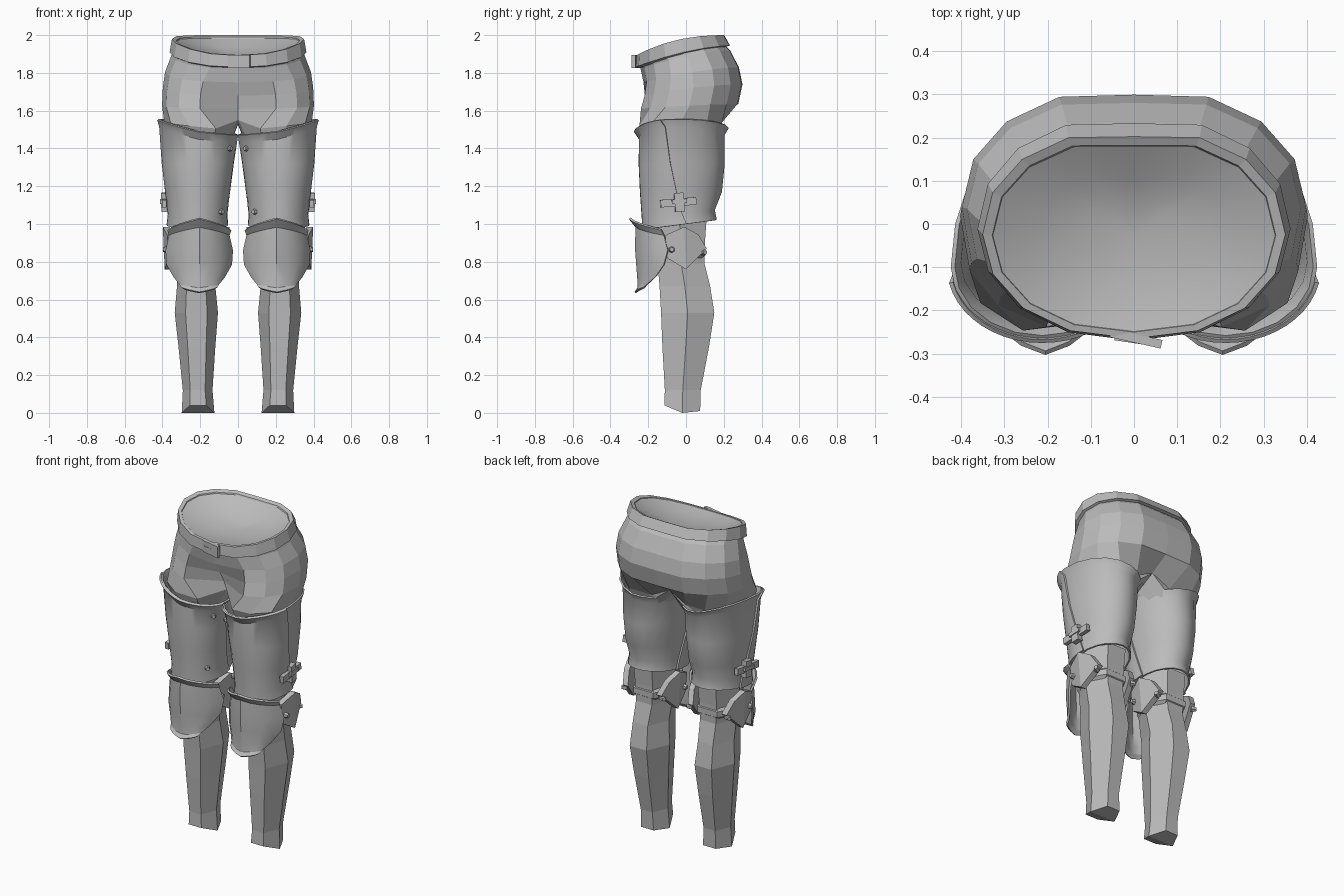
import bpy, bmesh, math
from mathutils import Matrix, Vector, Euler

if "Cube" in bpy.data.objects:
    bpy.data.objects.remove(bpy.data.objects["Cube"])

steel = bpy.data.materials.new("plain grey")
steel.diffuse_color = (0.5, 0.5, 0.5, 1)
steel.use_nodes = True
steel.node_tree.nodes["Principled BSDF"].inputs["Base Color"].default_value = steel.diffuse_color


def finish(name, bm, mirror=True, smooth=None, thick=0):
    """Turn a bmesh into an object, with optional thickness, smoothing and mirroring."""
    bmesh.ops.remove_doubles(bm, verts=bm.verts, dist=0.0005)
    bmesh.ops.recalc_face_normals(bm, faces=bm.faces)
    me = bpy.data.meshes.new(name)
    bm.to_mesh(me)
    bm.free()
    me.materials.append(steel)
    ob = bpy.data.objects.new(name, me)
    bpy.context.collection.objects.link(ob)
    bpy.ops.object.select_all(action='DESELECT')
    ob.select_set(True)
    bpy.context.view_layer.objects.active = ob
    if thick:
        s = ob.modifiers.new("thickness", 'SOLIDIFY')
        s.thickness, s.offset = thick, 0
        bpy.ops.object.modifier_apply(modifier=s.name)
    if smooth:
        bpy.ops.object.shade_smooth_by_angle(angle=math.radians(smooth))
    if mirror:
        m = ob.modifiers.new("mirror", 'MIRROR')
        m.use_clip = True
    return ob


def skin(bm, rows, closed=False):
    """Bridge rows of points with quads; returns the vertex rows."""
    vr = [[bm.verts.new(p) for p in r] for r in rows]
    for a, b in zip(vr, vr[1:]):
        n = len(a)
        for i in range(n if closed else n - 1):
            j = (i + 1) % n
            bm.faces.new((a[i], a[j], b[j], b[i]))
    return vr


def half_row(hw, yf, yb, zf, zb, bend=1.7, dent=0.0, square=1.0):
    """Nine points from front centre round the side to back centre; square < 1 fills the front corners."""
    pts = []
    for i in range(9):
        a = math.radians(-90 + 22.5 * i)
        c, s = max(0, math.cos(a)), math.sin(a)
        s = -abs(s) ** square if s < 0 else s ** 0.95
        y = (yf + yb) / 2 + (yb - yf) / 2 * s
        t = (y - yf) / (yb - yf)
        z = zf + (zb - zf) * (1 - max(0, 1 - t) ** bend)
        if i == 0:
            y += dent
        if i == 8:
            y -= 0.015
        pts.append((hw * c ** (0.9 * square if i < 4 else 0.87) if c > 1e-4 else 0, y, z))
    return pts


def oval(n, x0, x1, yf, yb, z):
    """Closed ring of n points."""
    return [((x0 + x1) / 2 + (x1 - x0) / 2 * math.cos(a), (yf + yb) / 2 + (yb - yf) / 2 * math.sin(a), z)
            for a in (math.tau * i / n for i in range(n))]


# Hips: half rows, splitting into a thigh ring that passes under the crotch
bm = bmesh.new()
rows = [half_row(0.335, -0.25, 0.20, 1.87, 1.97),
        half_row(0.354, -0.24, 0.248, 1.82, 1.92),
        half_row(0.386, -0.225, 0.295, 1.75, 1.83, square=0.85),
        half_row(0.398, -0.235, 0.314, 1.68, 1.74, dent=0.06, square=0.8),
        half_row(0.402, -0.255, 0.292, 1.61, 1.635, dent=0.12, square=0.8)]
thigh = [(0, -0.11, 1.55)]
for k in range(7):
    a = math.radians(-118 + 236 / 6 * k)
    c, s = math.cos(a), math.sin(a)
    y = -0.03 + 0.22 * (-abs(s) ** 0.8 if s < 0 else s)
    thigh.append((0.212 + 0.178 * math.copysign(abs(c) ** 0.85, c), y, 1.515 + 0.02 * c))
thigh.append((0, 0.16, 1.565))
vr = skin(bm, rows + [thigh])
upper = vr[-1] + [bm.verts.new((0, y, z)) for y, z in ((0.10, 1.535), (0.02, 1.525), (-0.06, 1.53))]
lower = [bm.verts.new(p) for p in oval(12, 0.05, 0.365, -0.205, 0.155, 1.40)]
lower = lower[7:] + lower[:7]  # line up with the front centre point
for i in range(12):
    j = (i + 1) % 12
    bm.faces.new((upper[i], upper[j], lower[j], lower[i]))
finish("hips", bm)

# Belt band with an inner lip
bm = bmesh.new()
skin(bm, [half_row(0.337, -0.235, 0.20, 1.825, 1.93),
          half_row(0.362, -0.27, 0.248, 1.83, 1.945),
          half_row(0.350, -0.265, 0.217, 1.892, 2.0, 2.4),
          half_row(0.328, -0.25, 0.197, 1.895, 1.99, 2.4),
          half_row(0.322, -0.24, 0.187, 1.87, 1.97, 2.4)])
finish("belt", bm)

# Shallow bowl closing the waist
bm = bmesh.new()
skin(bm, [half_row(0.328, -0.25, 0.197, 1.892, 1.985, 2.4),
          half_row(0.22, -0.18, 0.12, 1.88, 1.935),
          half_row(0.10, -0.10, 0.05, 1.88, 1.90),
          [(0, -0.03, 1.885)] * 9])
bmesh.ops.dissolve_degenerate(bm, dist=0.0005, edges=bm.edges)
finish("waist_lining", bm, smooth=60)


def box(name, loc, size, rot=(0, 0, 0), mirror=True):
    bm = bmesh.new()
    m = Matrix.Translation(loc) @ Euler(rot).to_matrix().to_4x4() @ Matrix.Diagonal((*size, 1))
    bmesh.ops.create_cube(bm, size=1, matrix=m)
    return finish(name, bm, mirror)


def rivet(name, loc, direction):
    bm = bmesh.new()
    q = Vector(direction).to_track_quat('Z', 'Y').to_matrix().to_4x4()
    bmesh.ops.create_cone(bm, cap_ends=True, segments=6, radius1=0.02, radius2=0.012, depth=0.03,
                          matrix=Matrix.Translation(loc) @ q)
    finish(name, bm)


box("belt_buckle", (0.005, -0.265, 1.86), (0.12, 0.02, 0.07), (0, 0, -0.22), False)
box("belt_tongue", (-0.01, -0.268, 1.85), (0.07, 0.012, 0.03), (0, 0, -0.15), False)


# Thigh armour: tube with flared rim, widest towards the front, plus an overlapping front plate
def thigh_plate(name, d, seam):
    levels = [(0.995, 0.066, 0.364, -0.22, 0.158, -0.04), (1.05, 0.07, 0.358, -0.22, 0.148, -0.045),
              (1.17, 0.056, 0.372, -0.23, 0.185, -0.06), (1.32, 0.036, 0.39, -0.237, 0.2, -0.075),
              (1.46, 0.017, 0.405, -0.235, 0.198, -0.09), (1.50, 0.006, 0.419, -0.262, 0.222, -0.10)]
    rows = []
    n = 20
    for k, (z, x0, x1, yf, yb, ym) in enumerate(levels):
        row = []
        end = math.radians(12 - 24 * k / 5) if seam else 0
        for i in range(n + 1 if seam else n):
            a = (-math.pi - end + (math.pi + 2 * end) * i / n) if seam else math.tau * i / n
            c, s = math.cos(a), math.sin(a)
            x = (x0 + x1) / 2 + ((x1 - x0) / 2 + d) * c
            y = ym + ((yb - ym if s > 0 else ym - yf) + d) * s
            zz = z
            if k >= 4:
                zz += 0.025 * c + 0.03 * max(0, c) + 0.01 * s
            elif k < 2:
                zz += 0.025 * s
            row.append((max(x, 0.004), y, zz))
        rows.append(row)
    bm = bmesh.new()
    skin(bm, rows, not seam)
    finish(name, bm, smooth=32, thick=0.01)


thigh_plate("thigh_guard_back", 0, False)
thigh_plate("thigh_guard_front", 0.009, True)

rivet("upper_rivet", (0.045, -0.175, 1.4), (-0.7, -0.7, 0))
rivet("lower_rivet", (0.09, -0.17, 1.065), (-0.7, -0.7, 0))

# Thigh strap and buckle
box("thigh_strap", (0.385, -0.04, 1.115), (0.024, 0.19, 0.04), (0.08, 0, 0.06))
box("thigh_buckle", (0.388, -0.035, 1.115), (0.034, 0.05, 0.10), (0.08, 0, 0.06))
box("thigh_buckle_pin", (0.404, -0.035, 1.12), (0.012, 0.08, 0.022), (0.08, 0, 0.06))

# Six-sided lower leg with a tilted sole
bm = bmesh.new()
legs = [(1.04, 0.09, 0.345, -0.18, 0.11), (0.9, 0.10, 0.335, -0.16, 0.10), (0.79, 0.11, 0.325, -0.15, 0.098),
        (0.67, 0.12, 0.323, -0.14, 0.128), (0.53, 0.106, 0.335, -0.132, 0.15), (0.35, 0.12, 0.315, -0.125, 0.122),
        (0.12, 0.135, 0.292, -0.112, 0.078), (0.02, 0.125, 0.298, -0.115, 0.075)]
rings = []
for z, x0, x1, yf, yb in legs:
    g = (yb - yf) * 0.077
    rings.append(oval(6, x0, x1, yf - g, yb + g, z))
rings[-1] = [(x, y, 0.04 if y < -0.06 else 0.01 if y > 0.03 else 0.0) for x, y, z in rings[-1]]
vr = skin(bm, rings, True)
b = vr[-1]
for ids in ((4, 5, 0, 3), (0, 1, 2, 3)):
    bm.faces.new([b[i] for i in ids])
finish("lower_leg", bm)

# Strap behind the knee
bm = bmesh.new()
skin(bm, [oval(6, 0.095, 0.34, -0.16, 0.10, 0.82), oval(6, 0.082, 0.353, -0.17, 0.124, 0.835),
          oval(6, 0.082, 0.353, -0.17, 0.124, 0.87), oval(6, 0.095, 0.34, -0.16, 0.105, 0.885)], True)
finish("knee_strap", bm)

# Knee shield: curved plate with a flared, peaked top edge and pointed foot
bm = bmesh.new()
rows = []
for zc, ze, hw, yc, ye in ((1.03, 0.97, 0.165, -0.298, -0.13), (0.985, 0.94, 0.155, -0.262, -0.115),
                           (0.87, 0.86, 0.173, -0.264, -0.095), (0.79, 0.785, 0.168, -0.258, -0.115),
                           (0.71, 0.72, 0.131, -0.252, -0.16), (0.66, 0.68, 0.10, -0.252, -0.205),
                           (0.637, 0.662, 0.092, -0.268, -0.225)):
    row = []
    for i in range(9):
        u = i / 4 - 1
        w = abs(u)
        row.append((0.205 + hw * math.sin(u * 1.3) / math.sin(1.3), yc + (ye - yc) * w ** 1.5, zc + (ze - zc) * w))
    rows.append(row)
skin(bm, rows)
finish("knee_shield", bm, smooth=28, thick=0.012)

# Folded wing plates on both sides of the knee
outline = [(-0.01, 0.985), (0.065, 0.945), (0.11, 0.87), (0.0, 0.76), (-0.10, 0.82), (-0.11, 0.94)]
depth = [0.01, -0.012, -0.035, 0.0, -0.02, -0.015]
for side, name in ((1, "outer_knee_wing"), (-1, "inner_knee_wing")):
    bm = bmesh.new()
    base = 0.388 if side > 0 else 0.054
    vs = [bm.verts.new((base + side * d, y, z)) for (y, z), d in zip(outline, depth)]
    for ids in ((0, 1, 2, 3), (0, 3, 4, 5)):
        bm.faces.new([vs[i] for i in ids])
    ex = bmesh.ops.extrude_face_region(bm, geom=bm.faces[:])
    bmesh.ops.translate(bm, vec=(-side * 0.035, 0, 0), verts=[v for v in ex["geom"] if isinstance(v, bmesh.types.BMVert)])
    finish(name, bm)
    rivet(name + "_rivet", (base - side * 0.006, -0.075, 0.865), (side, 0, 0))
    rivet(name + "_rear_rivet", (base - side * 0.035, 0.095, 0.85), (side, 0.6, 0))
